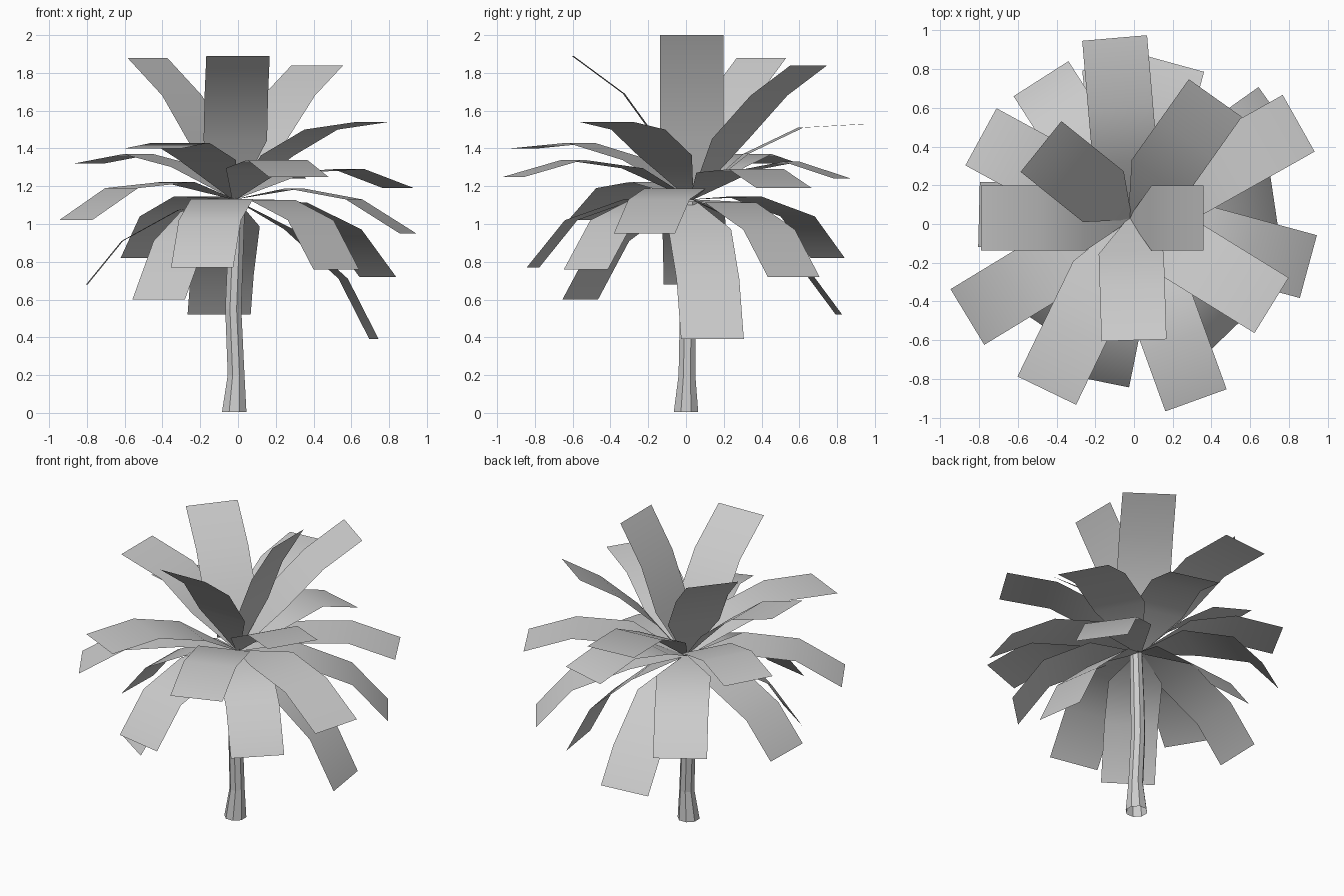
import bpy
import bmesh
from math import cos, sin, tau
from mathutils import Vector

old = bpy.data.objects.get("Cube")
if old:
    bpy.data.objects.remove(old, do_unlink=True)


def make_material(name, colour):
    material = bpy.data.materials.new(name)
    material.use_nodes = True
    material.diffuse_color = colour
    material.node_tree.nodes["Principled BSDF"].inputs["Base Color"].default_value = colour
    return material


pale_grey = make_material("pale grey", (0.6, 0.6, 0.6, 1))


def strip_mesh(name, rings, closed, smooth):
    """Join successive rows of points with quads and link the object."""
    bm = bmesh.new()
    rows = [[bm.verts.new(point) for point in ring] for ring in rings]
    for low, high in zip(rows, rows[1:]):
        count = len(low)
        for i in range(count if closed else count - 1):
            j = (i + 1) % count
            face = bm.faces.new((low[i], low[j], high[j], high[i]))
            face.smooth = smooth
    mesh = bpy.data.meshes.new(name)
    bm.to_mesh(mesh)
    bm.free()
    mesh.materials.append(pale_grey)
    obj = bpy.data.objects.new(name, mesh)
    bpy.context.collection.objects.link(obj)
    return obj


# Trunk: open eight-sided tube with a flared foot and a slight bend
SIDES = 8
trunk_path = [
    (-0.02, 0, 0.005, 0.07), (-0.01, 0.005, 0.2, 0.048),
    (-0.025, 0.01, 0.55, 0.046), (-0.015, 0.015, 0.8, 0.045),
    (0, 0.02, 1.12, 0.04),
]
trunk_rings = []
for x, y, z, radius in trunk_path:
    angles = [tau * (i + 0.5) / SIDES for i in range(SIDES)]
    trunk_rings.append([(x + radius * cos(a), y + radius * sin(a), z) for a in angles])
strip_mesh("trunk", trunk_rings, closed=True, smooth=False)

# Fronds: tip x, y, z, then how far along the bend lies and its height
CROWN = Vector((-0.02, 0.03, 1.13))
HALF_WIDTH = 0.168
fronds = {
    "upright": [
        (0.36, 0.03, 2, 0.58, 1.74), (0, -0.6, 1.89, 0.57, 1.69),
        (-0.48, 0.4, 1.88, 0.6, 1.68), (0.42, 0.65, 1.84, 0.66, 1.68),
    ],
    "raised": [
        (-0.79, 0.03, 1.65, 0.6, 1.56), (0.71, -0.42, 1.54, 0.63, 1.5),
        (-0.1, 0.96, 1.53, 0.62, 1.51), (-0.45, -0.86, 1.4, 0.66, 1.43),
    ],
    "level": [
        (-0.79, 0.45, 1.32, 0.66, 1.37), (0.32, -0.91, 1.25, 0.67, 1.34),
        (0.2, 0.83, 1.24, 0.66, 1.33), (0.85, 0.52, 1.19, 0.7, 1.29),
        (-0.86, -0.48, 1.02, 0.71, 1.19), (0.9, -0.22, 0.95, 0.69, 1.13),
    ],
    "drooping": [
        (-0.48, 0.75, 0.82, 0.78, 1.04), (-0.19, -0.81, 0.77, 0.76, 1.02),
        (0.52, -0.53, 0.76, 0.75, 1.02), (0.74, 0.57, 0.72, 0.76, 0.97),
        (-0.8, 0.05, 0.68, 0.76, 0.91), (-0.42, -0.56, 0.6, 0.72, 0.91),
        (-0.1, 0.81, 0.52, 0.8, 0.73), (0.72, 0.14, 0.39, 0.78, 0.71),
    ],
}


def make_frond(name, x, y, z, reach, bend_height):
    tip = Vector((x, y, z))
    bend = CROWN.lerp(tip, reach)
    bend.z = bend_height
    shoulder = CROWN.lerp(bend, 0.5)
    shoulder.z += 0.09 * (bend.xy - CROWN.xy).length
    out = (tip - CROWN).xy.normalized()
    across = Vector((out.y, -out.x, 0))
    rows = []
    for centre, half in ((CROWN, 0.012), (shoulder, HALF_WIDTH),
                         (bend, HALF_WIDTH), (tip, HALF_WIDTH)):
        rows.append((centre - across * half, centre + across * half))
    # Wind the rows so that the upper side faces outward
    strip_mesh(name, [row[::-1] for row in reversed(rows)], closed=False, smooth=True)


for tier, shapes in fronds.items():
    for number, shape in enumerate(shapes, start=1):
        make_frond(f"{tier}_frond_{number}", *shape)
